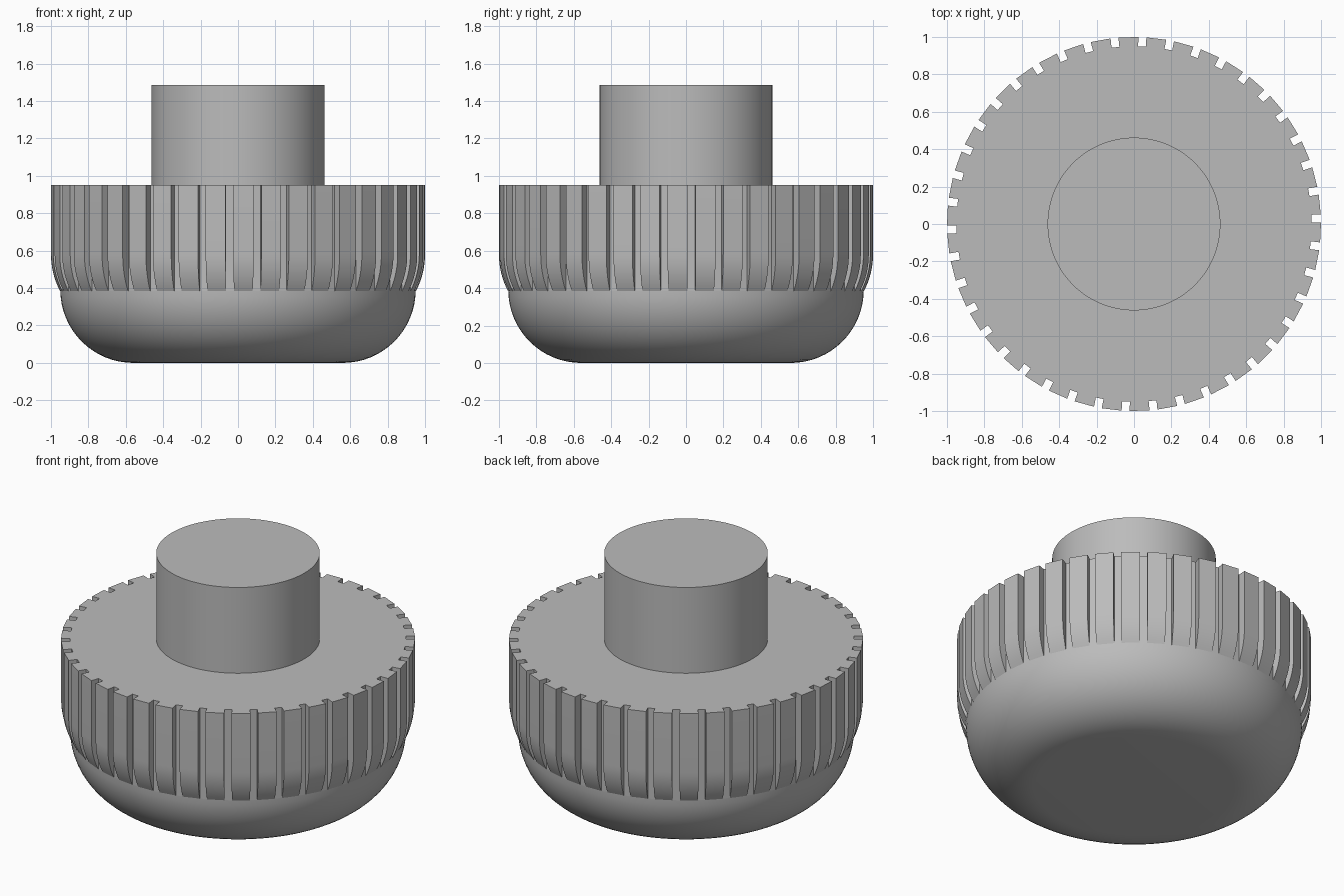
import bpy, bmesh
from math import pi, sin, cos, sqrt, radians
from mathutils import Matrix

cube = bpy.data.objects.get("Cube")
if cube:
    bpy.data.objects.remove(cube, do_unlink=True)

# One plain grey for the whole knob
grey = bpy.data.materials.new("plain grey")
grey.use_nodes = True
COLOUR = (0.5, 0.5, 0.5, 1)
grey.diffuse_color = COLOUR
grey.node_tree.nodes["Principled BSDF"].inputs["Base Color"].default_value = COLOUR

GROOVES = 42
HALF_WIDTH = 0.021
PHASE = -pi / 2 - 0.045      # one groove sits just left of the front
CORE, RIM = 0.95, 1.0
SEAM, SHOULDER = 0.385, 0.95


def finish(name, bm):
    bmesh.ops.recalc_face_normals(bm, faces=bm.faces)
    mesh = bpy.data.meshes.new(name)
    bm.to_mesh(mesh)
    bm.free()
    mesh.materials.append(grey)
    ob = bpy.data.objects.new(name, mesh)
    bpy.context.collection.objects.link(ob)
    bpy.ops.object.select_all(action='DESELECT')
    ob.select_set(True)
    bpy.context.view_layer.objects.active = ob
    bpy.ops.object.shade_smooth_by_angle(angle=radians(30))
    return ob


def loft(bm, rings):
    """Bridge closed rings of points and return their vertices."""
    loops = [[bm.verts.new(p) for p in ring] for ring in rings]
    for low, high in zip(loops, loops[1:]):
        for i in range(len(low)):
            j = (i + 1) % len(low)
            bm.faces.new((low[i], low[j], high[j], high[i]))
    return loops


def circle(radius, z, sides=126):
    return [(radius * cos(2 * pi * i / sides), radius * sin(2 * pi * i / sides), z)
            for i in range(sides)]


def grooved_outline(outer, z):
    """Ring with parallel-sided grooves cut down to the core radius."""
    points = []
    for i in range(GROOVES):
        turn = Matrix.Rotation(PHASE + 2 * pi * i / GROOVES, 3, 'Z')
        for radius, side in ((outer, -1), (CORE, -1), (CORE, 1), (outer, 1)):
            offset = side * HALF_WIDTH
            x, y, _ = turn @ Matrix.Identity(3).col[0] * 0
            along = sqrt(radius ** 2 - offset ** 2)
            x = turn[0][0] * along + turn[0][1] * offset
            y = turn[1][0] * along + turn[1][1] * offset
            points.append((x, y, z))
    return points


# Rounded bowl under the grip
bm = bmesh.new()
fillet = 0.39
steps = 16
rings = [circle(CORE - fillet + fillet * sin(a), fillet - fillet * cos(a))
         for a in (pi / 2 * i / steps for i in range(steps + 1))]
loops = loft(bm, rings)
bm.faces.new(loops[0])
finish("rounded_bowl", bm)

# Grooved grip, its ribs curving in to meet the bowl
bm = bmesh.new()
curve, curve_top = 0.42, 0.58
rings = []
for i in range(9):
    z = SEAM + (curve_top - SEAM) * i / 8
    outer = RIM - curve + sqrt(curve ** 2 - (curve_top - z) ** 2)
    rings.append(grooved_outline(outer, z))
rings.append(grooved_outline(RIM, SHOULDER))
loops = loft(bm, rings)
bm.faces.new(loops[-1])
finish("grooved_grip", bm)

# Round shaft on top
bm = bmesh.new()
loops = loft(bm, [circle(0.462, SHOULDER), circle(0.462, 1.485)])
bm.faces.new(loops[-1])
finish("shaft", bm)
